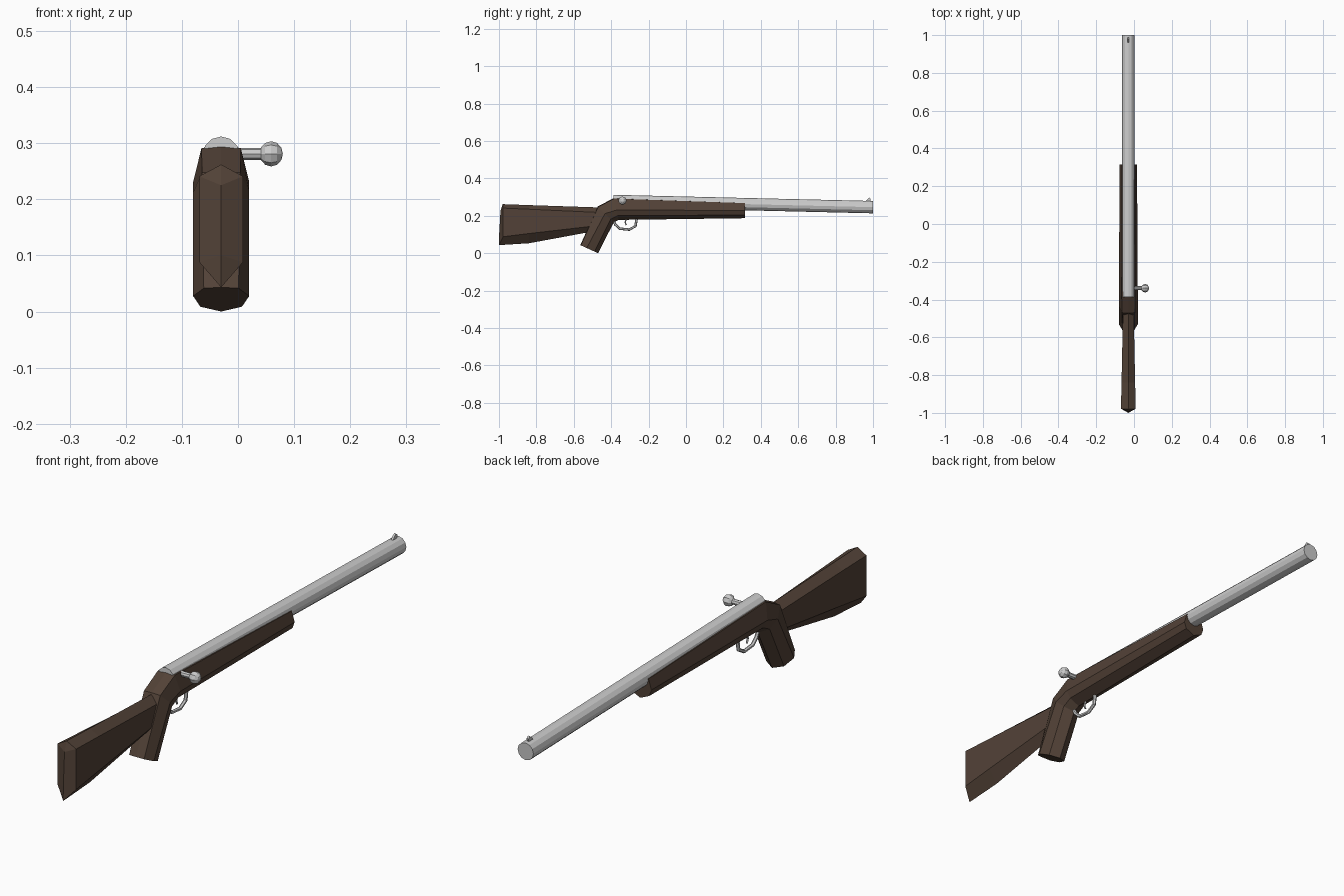
import bpy, bmesh, math
from mathutils import Vector

if "Cube" in bpy.data.objects:
    bpy.data.objects.remove(bpy.data.objects["Cube"])

CX = -0.03  # centre plane of the rifle; the bolt handle sticks out to +x

wood = bpy.data.materials.new("wood")
wood.diffuse_color = (0.085, 0.054, 0.038, 1)
wood.use_nodes = True
wood.node_tree.nodes["Principled BSDF"].inputs["Base Color"].default_value = wood.diffuse_color


def finish(name, bm, mat=None):
    bmesh.ops.recalc_face_normals(bm, faces=bm.faces)
    me = bpy.data.meshes.new(name)
    bm.to_mesh(me)
    bm.free()
    ob = bpy.data.objects.new(name, me)
    bpy.context.collection.objects.link(ob)
    if mat:
        me.materials.append(mat)
    return ob


def bridge(bm, a, b):
    n = len(a)
    for i in range(n):
        bm.faces.new((a[i], a[(i + 1) % n], b[(i + 1) % n], b[i]))


def tube(name, pts, r, sides, side_axis=Vector((1, 0, 0))):
    """Sweep a regular polygon along a path."""
    bm = bmesh.new()
    pts = [Vector(p) for p in pts]
    rings = []
    for i, p in enumerate(pts):
        d = (pts[min(i + 1, len(pts) - 1)] - pts[max(i - 1, 0)]).normalized()
        up = side_axis.cross(d).normalized()
        rings.append([bm.verts.new(p + r * (math.cos(t) * up + math.sin(t) * side_axis))
                      for t in (2 * math.pi * k / sides for k in range(sides))])
    for a, b in zip(rings, rings[1:]):
        bridge(bm, a, b)
    bm.faces.new(rings[0])
    bm.faces.new(rings[-1])
    return finish(name, bm)


# Fore-stock and grip: eight-sided section swept from the front down into the grip
# (top y, top z, bottom y, bottom z, half width, height of widest point, top half width)
stations = [
    (0.315, 0.270, 0.315, 0.187, 0.046, 0.50, 0.034),
    (-0.385, 0.295, -0.360, 0.178, 0.050, 0.45, 0.035),
    (-0.472, 0.250, -0.386, 0.165, 0.050, 0.55, 0.034),
    (-0.565, 0.043, -0.470, 0.000, 0.050, 0.64, 0.031),
]
bm = bmesh.new()
rings = []
for ty, tz, by, bz, hw, mid, top in stations:
    half = [(top, 0.97), (hw, mid), (0.037, 0.2)]
    sec = [(0, 1)] + half + [(0, 0)] + [(-x, f) for x, f in reversed(half)]
    rings.append([bm.verts.new((CX + x, by + (ty - by) * f, bz + (tz - bz) * f)) for x, f in sec])
for a, b in zip(rings, rings[1:]):
    bridge(bm, a, b)
bm.faces.new(rings[0])
bm.faces.new(rings[-1])
finish("fore_stock_and_grip", bm, wood)

# Butt stock: six-sided section with ridges above and below
# (y sides, y top, y bottom, half width, z top, z upper side, z lower side, z bottom)
butt = [
    (-0.45, -0.45, -0.45, 0.028, 0.244, 0.217, 0.150, 0.125),
    (-0.84, -0.84, -0.84, 0.036, 0.257, 0.235, 0.105, 0.053),
    (-0.978, -0.98, -1.0, 0.039, 0.262, 0.241, 0.088, 0.043),
]
bm = bmesh.new()
rings = []
for ys, yt, yb, hw, zt, zu, zl, zb in butt:
    sec = [(0, yt, zt), (hw, ys, zu), (hw, ys, zl), (0, yb, zb), (-hw, ys, zl), (-hw, ys, zu)]
    rings.append([bm.verts.new((CX + x, y, z)) for x, y, z in sec])
for a, b in zip(rings, rings[1:]):
    bridge(bm, a, b)
bm.faces.new(rings[0])
# Butt plate folded along its vertical centre line
r = rings[-1]
up, low = bm.verts.new((CX, -0.992, 0.225)), bm.verts.new((CX, -0.999, 0.10))
for a, b, c in ((0, 1, 5), (3, 2, 4)):
    bm.faces.new((r[a], r[b], up if a == 0 else low))
    bm.faces.new((r[a], r[c], up if a == 0 else low))
bm.faces.new((r[1], r[2], low, up))
bm.faces.new((r[5], r[4], low, up))
finish("butt_stock", bm, wood)

# Barrel, tilted slightly downwards to the muzzle
tube("barrel", [(CX, -0.388, 0.279), (CX, 1.0, 0.246)], 0.033, 12)

# Front sight: a thin leaning fin
bm = bmesh.new()
fin = [(0.955, 0.272), (0.985, 0.272), (0.988, 0.290), (0.980, 0.297), (0.970, 0.289)]
a, b = [[bm.verts.new((CX + s * 0.004, y, z)) for y, z in fin] for s in (-1, 1)]
bridge(bm, a, b)
bm.faces.new(a)
bm.faces.new(b)
finish("front_sight", bm)

# Bolt handle with its ball
tube("bolt_handle", [(CX, -0.34, 0.281), (0.055, -0.34, 0.281)], 0.0105, 8, Vector((0, 1, 0)))
bpy.ops.mesh.primitive_uv_sphere_add(segments=8, ring_count=6, radius=0.0225,
                                     location=(0.059, -0.34, 0.281), rotation=(0, math.pi / 2, 0))
ball = bpy.context.object
ball.name = "bolt_ball"
ball.scale.z = 0.93

# Trigger guard and trigger
guard = [(-0.392, 0.185), (-0.378, 0.153), (-0.354, 0.131), (-0.303, 0.126),
         (-0.270, 0.145), (-0.264, 0.185)]
tube("trigger_guard", [(CX, y, z) for y, z in guard], 0.007, 6)
trigger = [(-0.318, 0.185), (-0.326, 0.166), (-0.320, 0.150)]
tube("trigger", [(CX, y, z) for y, z in trigger], 0.004, 5)
